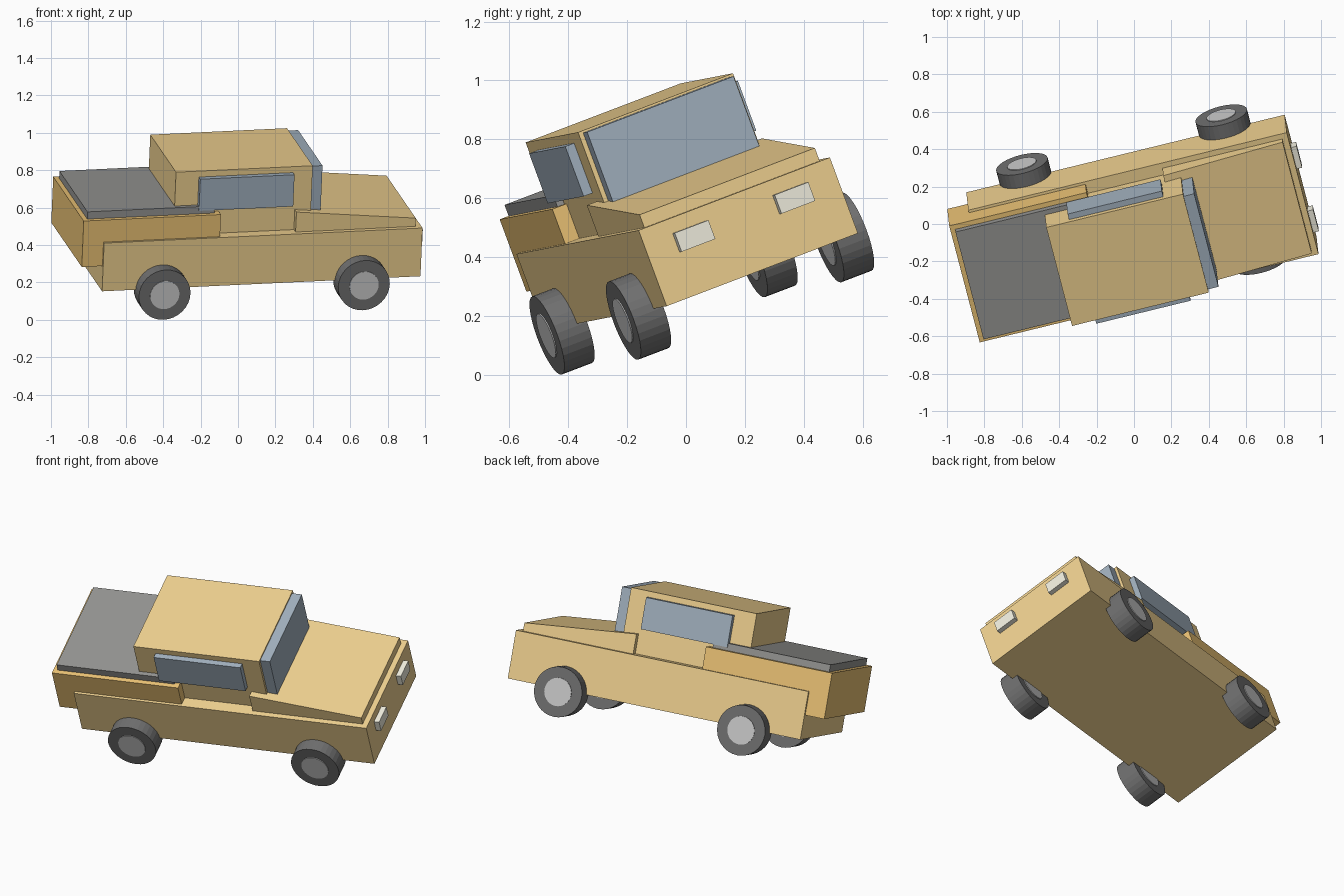
import bpy, bmesh, math
from mathutils import Vector, Matrix

if "Cube" in bpy.data.objects:
    bpy.data.objects.remove(bpy.data.objects["Cube"])

# Whole truck is tilted: forward / left / up axes of the body
f = Vector((0.970, 0.2365, 0.046)).normalized()
l = Vector((-0.2375, 0.908, 0.346))
l = (l - f * l.dot(f)).normalized()
u = f.cross(l)
TILT = Matrix((f, l, u)).transposed().to_4x4()
MID = 0.147  # centre line of the truck across its width


def mat(name, rgb):
    m = bpy.data.materials.new(name)
    m.diffuse_color = (*rgb, 1)
    m.use_nodes = True
    m.node_tree.nodes["Principled BSDF"].inputs["Base Color"].default_value = m.diffuse_color
    return m


PAINT = mat("yellow_paint", (0.87, 0.64, 0.28))
BED = mat("orange_paint", (0.84, 0.55, 0.18))
GLASS = mat("blue_grey_glass", (0.36, 0.44, 0.52))
COVER = mat("dark_cover", (0.30, 0.30, 0.29))
RUBBER = mat("rubber", (0.16, 0.16, 0.16))
HUB = mat("hub_grey", (0.74, 0.75, 0.72))
LAMP = mat("lamp", (0.88, 0.86, 0.74))


def finish(name, bm, material):
    bmesh.ops.recalc_face_normals(bm, faces=bm.faces)
    bm.transform(TILT)
    me = bpy.data.meshes.new(name)
    bm.to_mesh(me)
    bm.free()
    me.materials.append(material)
    ob = bpy.data.objects.new(name, me)
    bpy.context.collection.objects.link(ob)
    return ob


def prism(name, profile, y0, y1, material):
    """Side profile (x, z) extruded across the width, relative to the centre line."""
    bm = bmesh.new()
    face = bm.faces.new([bm.verts.new((x, MID + y0, z)) for x, z in profile])
    ext = bmesh.ops.extrude_face_region(bm, geom=[face])["geom"]
    verts = [v for v in ext if isinstance(v, bmesh.types.BMVert)]
    bmesh.ops.translate(bm, verts=verts, vec=(0, y1 - y0, 0))
    return finish(name, bm, material)


def box(name, x0, x1, y0, y1, z0, z1, material):
    return prism(name, [(x0, z0), (x1, z0), (x1, z1), (x0, z1)], y0, y1, material)


def disc(name, x, y, z, r, w, material):
    bm = bmesh.new()
    m = Matrix.Translation((x, MID + y, z)) @ Matrix.Rotation(math.pi / 2, 4, 'X')
    bmesh.ops.create_cone(bm, cap_ends=True, segments=32, radius1=r, radius2=r,
                          depth=w, matrix=m)
    return finish(name, bm, material)


# Lower body, bed and its cover
box("lower_body", -0.812, 0.942, -0.358, 0.358, 0.28, 0.555, PAINT)
box("cargo_bed", -0.926, -0.17, -0.343, 0.343, 0.419, 0.681, BED)
box("bed_cover", -0.90, -0.20, -0.316, 0.316, 0.675, 0.722, COVER)

# Cab, windscreen and sloping bonnet
box("cab", -0.414, 0.339, -0.29, 0.29, 0.55, 0.915, PAINT)
box("windscreen", 0.33, 0.397, -0.274, 0.274, 0.62, 0.907, GLASS)
prism("bonnet", [(0.25, 0.55), (0.91, 0.55), (0.91, 0.602), (0.25, 0.669)],
      -0.328, 0.328, PAINT)

# Mirrored side parts
for side, s in (("right", -1), ("left", 1)):
    box(side + "_window", -0.287, 0.232, s * 0.28, s * 0.323, 0.70, 0.881, GLASS)
    box(side + "_headlight", 0.93, 0.972, s * 0.187 - 0.063, s * 0.187 + 0.063,
        0.436, 0.504, LAMP)
    for end, x in (("rear", -0.486), ("front", 0.612)):
        disc(f"{end}_{side}_tyre", x, s * 0.38, 0.273, 0.142, 0.113, RUBBER)
        disc(f"{end}_{side}_hub", x, s * 0.38, 0.273, 0.08, 0.121, HUB)
